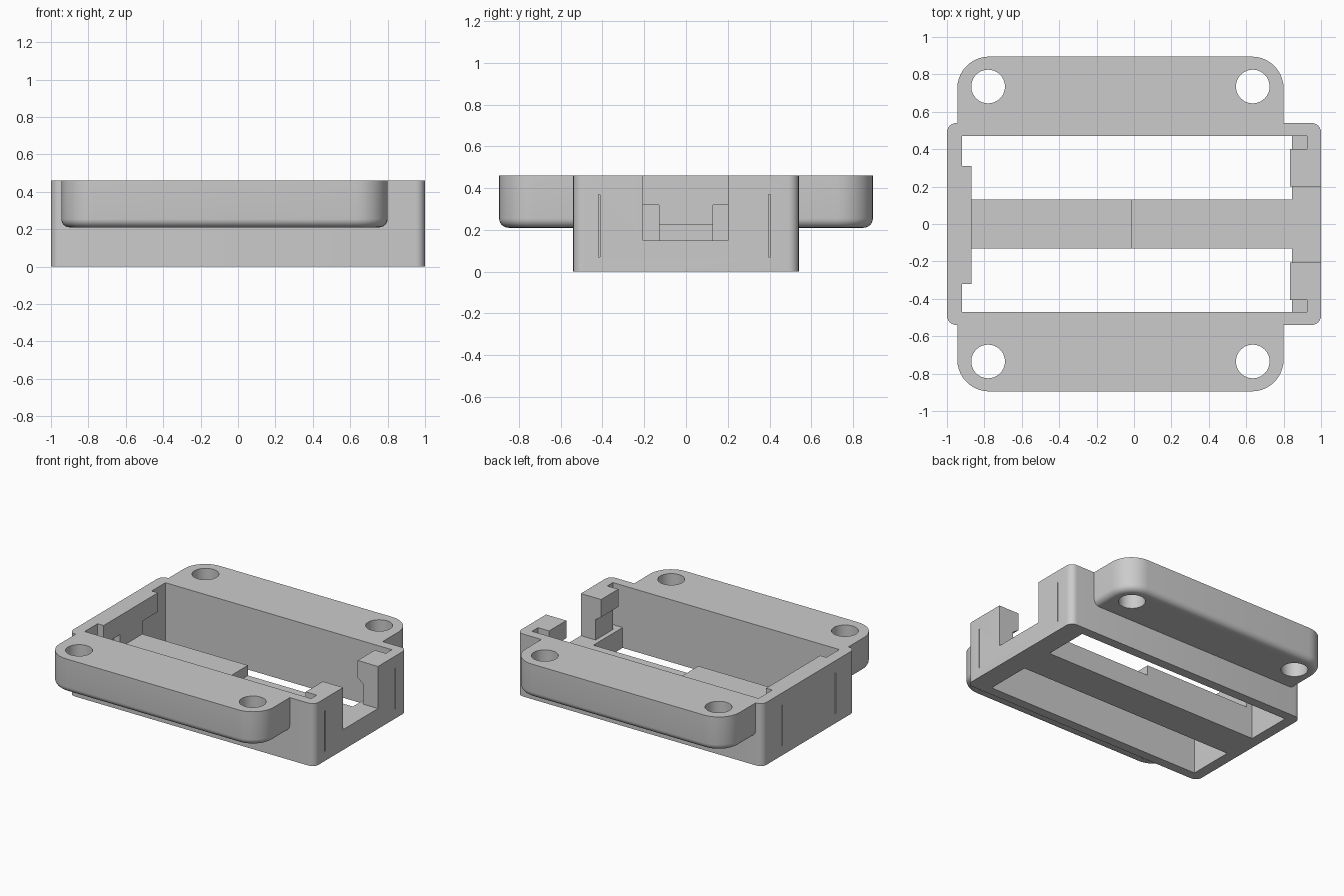
import bpy, bmesh, math
from mathutils import Vector

cube = bpy.data.objects.get("Cube")
if cube:
    bpy.data.objects.remove(cube, do_unlink=True)

GREY = (0.6, 0.6, 0.6, 1)
grey = bpy.data.materials.new("plain grey")
grey.use_nodes = True
grey.diffuse_color = GREY
grey.node_tree.nodes["Principled BSDF"].inputs["Base Color"].default_value = GREY

TOP = 0.46      # rim height
FLOOR = 0.15    # sill height at the open end


def prism(name, outline, lo, hi, axis="z", round_bottom=None):
    """Extrude a 2D outline along an axis; optionally round chosen bottom edges."""
    place = {"x": lambda a, b, t: (t, a, b),
             "y": lambda a, b, t: (a, t, b),
             "z": lambda a, b, t: (a, b, t)}[axis]
    bm = bmesh.new()
    face = bm.faces.new([bm.verts.new(place(a, b, lo)) for a, b in outline])
    new = bmesh.ops.extrude_face_region(bm, geom=[face], use_keep_orig=True)["geom"]
    step = Vector(place(0, 0, hi - lo))
    bmesh.ops.translate(bm, vec=step, verts=[v for v in new if isinstance(v, bmesh.types.BMVert)])
    bmesh.ops.recalc_face_normals(bm, faces=bm.faces[:])
    if round_bottom:
        edges = [e for e in bm.edges if all(abs(v.co.z - lo) < 1e-5 for v in e.verts)
                 and any(round_bottom(v.co) for v in e.verts)]
        bmesh.ops.bevel(bm, geom=edges, offset=0.045, segments=6, profile=0.5,
                        affect="EDGES", clamp_overlap=True)
    mesh = bpy.data.meshes.new(name)
    bm.to_mesh(mesh)
    bm.free()
    mesh.materials.append(grey)
    obj = bpy.data.objects.new(name, mesh)
    bpy.context.collection.objects.link(obj)
    return obj


def rect(x0, x1, y0, y1):
    return [(x0, y0), (x1, y0), (x1, y1), (x0, y1)]


def arc(cx, cy, r, start, sweep=90, n=10):
    return [(cx + r * math.cos(math.radians(start + sweep * i / n)),
             cy + r * math.sin(math.radians(start + sweep * i / n))) for i in range(n + 1)]


def activate(obj):
    bpy.ops.object.select_all(action="DESELECT")
    obj.select_set(True)
    bpy.context.view_layer.objects.active = obj


def cut(obj, *cutters):
    for cutter in cutters:
        cutter.hide_render = True
        mod = obj.modifiers.new("cut", "BOOLEAN")
        mod.operation = "DIFFERENCE"
        mod.solver = "EXACT"
        mod.object = cutter
        activate(obj)
        bpy.ops.object.modifier_apply(modifier=mod.name)
        bpy.data.objects.remove(cutter, do_unlink=True)


def smooth(obj):
    activate(obj)
    bpy.ops.object.shade_smooth_by_angle(angle=math.radians(30))


# Tray body: rounded rectangular frame, open through the bottom
r = 0.05
outline = []
for sx, sy, start in ((1, 1, 0), (-1, 1, 90), (-1, -1, 180), (1, -1, 270)):
    outline += arc(sx * (1 - r), sy * (0.54 - r), r, start, n=6)
body = prism("tray_body", outline, 0, TOP)
cut(body,
    prism("well_cutter", rect(-0.92, 0.845, -0.47, 0.47), -0.1, 0.6),
    prism("pocket_cutter", rect(0.8, 0.925, -0.47, 0.47), FLOOR, 0.6),
    prism("notch_cutter", rect(0.8, 1.1, -0.205, 0.2), FLOOR, 0.6))

# Narrow slits in both end walls
for x, y in ((1, -0.415), (1, 0.4), (-1, -0.31), (-1, 0.31)):
    cut(body, prism("slit_cutter", rect(x - 0.03, x + 0.03, y - 0.004, y + 0.004), 0.07, 0.37))
smooth(body)

# Mounting flanges with rounded corners and screw holes
R = 0.17
for side, label in ((-1, "front"), (1, "back")):
    pts = [(0.80, 0.54)] + arc(0.80 - R, 0.895 - R, R, 0) \
        + arc(-0.945 + R, 0.895 - R, R, 90) + [(-0.945, 0.54)]
    flange = prism(label + "_flange", [(x, side * y) for x, y in pts], 0.21, TOP,
                   round_bottom=lambda co: abs(co.y) > 0.55)
    for x in (-0.78, 0.635):
        cut(flange, prism("hole_cutter", arc(x, side * 0.735, 0.09, 0, 360, 40)[:-1], 0, 0.6))
    smooth(flange)

# Stepped bar down the middle of the well
prism("centre_bar", [(-0.92, 0), (0.845, 0), (0.845, FLOOR), (-0.01, FLOOR),
                     (-0.01, 0.225), (-0.92, 0.225)], -0.13, 0.13, "y")

# T-shaped stop on the closed end wall
prism("end_stop", [(-0.13, 0.225), (0.13, 0.225), (0.13, 0.32), (0.31, 0.32), (0.31, TOP),
                   (-0.32, TOP), (-0.32, 0.32), (-0.13, 0.32)], -0.92, -0.87, "x")

# Hooked posts beside the open notch
hook = [(0.925, FLOOR), (0.88, FLOOR), (0.88, 0.30), (0.835, 0.33), (0.835, TOP), (0.925, TOP)]
prism("right_hook_post", hook, -0.405, -0.205, "y")
prism("left_hook_post", hook, 0.20, 0.40, "y")
